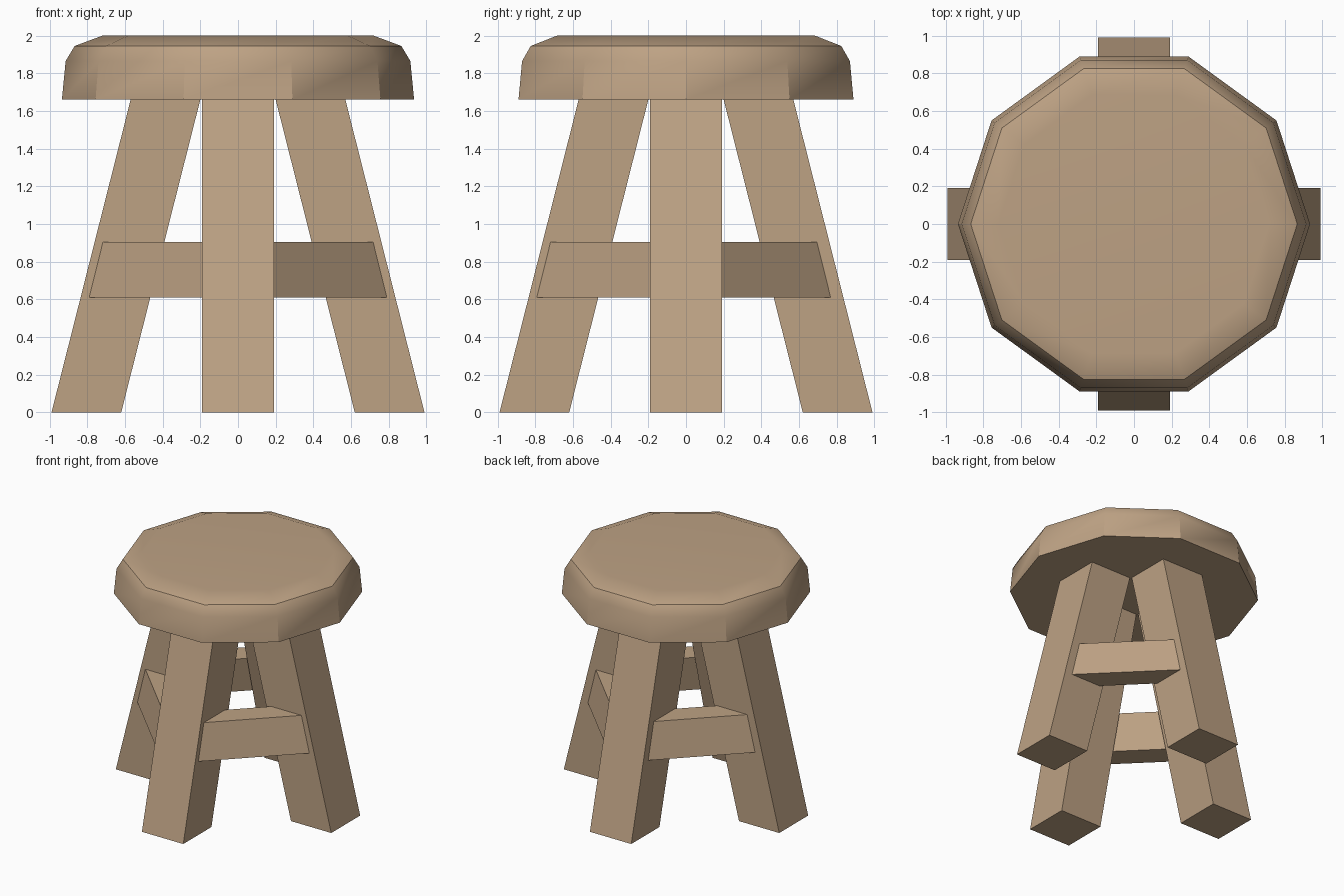
import bpy
import bmesh
from math import cos, sin, pi, radians
from mathutils import Matrix, Vector

cube = bpy.data.objects.get("Cube")
if cube:
    bpy.data.objects.remove(cube, do_unlink=True)

# One wood colour throughout
wood = bpy.data.materials.new("light_brown_wood")
wood.use_nodes = True
colour = (0.51, 0.36, 0.23, 1)
wood.diffuse_color = colour
wood.node_tree.nodes["Principled BSDF"].inputs["Base Color"].default_value = colour


def loft(name, rings, angle=0, offset=(0, 0, 0)):
    """Skin a stack of rings, cap both ends and turn it about z."""
    bm = bmesh.new()
    loops = [[bm.verts.new(p) for p in ring] for ring in rings]
    n = len(loops[0])
    for low, high in zip(loops, loops[1:]):
        for i in range(n):
            j = (i + 1) % n
            bm.faces.new((low[i], low[j], high[j], high[i]))
    bm.faces.new(loops[0][::-1])
    bm.faces.new(loops[-1])
    bm.transform(Matrix.Translation(Vector(offset)) @ Matrix.Rotation(angle, 4, "Z"))
    bmesh.ops.recalc_face_normals(bm, faces=bm.faces[:])
    mesh = bpy.data.meshes.new(name)
    bm.to_mesh(mesh)
    bm.free()
    mesh.materials.append(wood)
    obj = bpy.data.objects.new(name, mesh)
    bpy.context.collection.objects.link(obj)
    return obj


# Ten-sided seat with a softened upper rim
SIDES = 10
profile = [(0.935, 1.66), (0.915, 1.865), (0.867, 1.945), (0.72, 2.0)]
seat = loft("seat", [[(r * cos(2 * pi * k / SIDES), r * sin(2 * pi * k / SIDES), z)
                      for k in range(SIDES)] for r, z in profile])
bpy.ops.object.select_all(action="DESELECT")
seat.select_set(True)
bpy.context.view_layer.objects.active = seat
bpy.ops.object.shade_smooth_by_angle(angle=radians(32))
weighted = seat.modifiers.new("flat_top_shading", "WEIGHTED_NORMAL")
weighted.keep_sharp = True

# Four splayed legs, each a slanted square post
HALF, SLOPE = 0.19, 0.253


def leg_ring(z):
    inner, outer = 0.62 - SLOPE * z, 0.99 - SLOPE * z
    return [(inner, -HALF, z), (outer, -HALF, z), (outer, HALF, z), (inner, HALF, z)]


# Four diagonal rungs, mitred against the sides of neighbouring legs
def rung_ring(z, inner, outer):
    e = HALF - 0.01
    d = HALF - e
    return [(outer + d, e, z), (e, outer + d, z), (e, inner + d, z), (inner + d, e, z)]


for i, side in enumerate(("left", "back", "right", "front")):
    loft(side + "_leg", [leg_ring(0), leg_ring(1.69)], i * pi / 2)

for i, corner in enumerate(("back_left", "back_right", "front_right", "front_left")):
    loft(corner + "_rung", [rung_ring(0.61, 0.51, 0.78), rung_ring(0.905, 0.43, 0.707)],
         i * pi / 2, (0, -0.012, 0))
